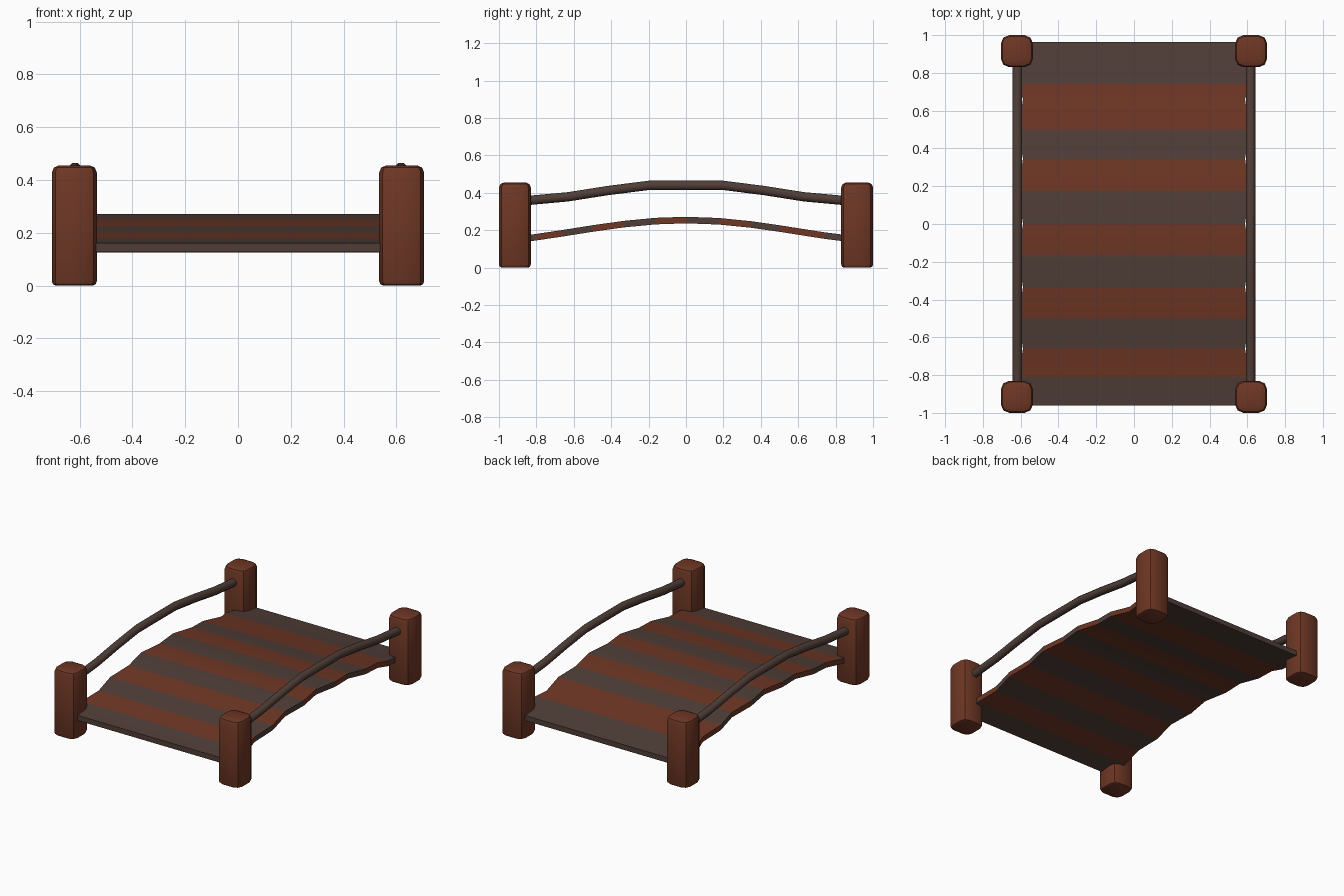
import bpy, bmesh, math

default = bpy.data.objects.get("Cube")
if default:
    bpy.data.objects.remove(default, do_unlink=True)


def material(name, rgb):
    m = bpy.data.materials.new(name)
    m.use_nodes = True
    m.diffuse_color = (*rgb, 1)
    m.node_tree.nodes["Principled BSDF"].inputs["Base Color"].default_value = (*rgb, 1)
    return m


red_wood = material("red brown wood", (0.156, 0.038, 0.018))
grey_wood = material("grey brown wood", (0.080, 0.048, 0.039))


def finish(name, bm, mats, angle):
    bmesh.ops.recalc_face_normals(bm, faces=bm.faces)
    mesh = bpy.data.meshes.new(name)
    bm.to_mesh(mesh)
    bm.free()
    for m in mats:
        mesh.materials.append(m)
    obj = bpy.data.objects.new(name, mesh)
    bpy.context.collection.objects.link(obj)
    bpy.ops.object.select_all(action="DESELECT")
    obj.select_set(True)
    bpy.context.view_layer.objects.active = obj
    bpy.ops.object.shade_smooth_by_angle(angle=math.radians(angle))
    return obj


def post(name, x, y, width=0.17, height=0.455):
    """Square post with rounded corners and softened ends."""
    bm = bmesh.new()
    bmesh.ops.create_cube(bm, size=1)
    for v in bm.verts:
        v.co = (x + v.co.x * width, y + v.co.y * width, (v.co.z + 0.5) * height)
    upright = [e for e in bm.edges if abs(e.verts[0].co.z - e.verts[1].co.z) > 0.1]
    bmesh.ops.bevel(bm, geom=upright, offset=0.045, segments=2, profile=0.5, affect="EDGES")
    for z, size in ((0, 0.016), (height, 0.026)):
        rim = [e for e in bm.edges if all(abs(v.co.z - z) < 1e-4 for v in e.verts)]
        bmesh.ops.bevel(bm, geom=rim, offset=size, segments=2, profile=0.5, affect="EDGES")
    finish(name, bm, [red_wood], 40)


def rail(name, x, radius=0.027, sides=8):
    """Round handrail swept along an arched path."""
    half = [(0.2, 0.44), (0.42, 0.412), (0.63, 0.379), (0.87, 0.357)]
    path = [(-y, z) for y, z in reversed(half)] + half
    bm = bmesh.new()
    rings = []
    for y, z in path:
        ring = []
        for i in range(sides):
            a = math.tau * (i + 0.5) / sides
            ring.append(bm.verts.new((x + radius * math.cos(a), y, z + radius * math.sin(a))))
        rings.append(ring)
    for a, b in zip(rings, rings[1:]):
        for i in range(sides):
            j = (i + 1) % sides
            bm.faces.new((a[i], a[j], b[j], b[i]))
    bm.faces.new(rings[0])
    bm.faces.new(rings[-1])
    finish(name, bm, [grey_wood], 50)


def deck():
    """Arched walkway of alternating planks with gently wavy sides."""
    edges = [-0.96, -0.81, -0.66, -0.5, -0.335, -0.165, 0, 0.175, 0.345, 0.5, 0.66, 0.74, 0.963]
    bm = bmesh.new()
    rows = []
    for i, y in enumerate(edges):
        w = 0.588 if i % 2 == 0 else 0.612
        top = 0.15 + 0.061 * (1 + math.cos(math.pi * y / 1.2))
        low = top - 0.035
        rows.append([bm.verts.new(c) for c in
                     ((-w, y, low), (w, y, low), (w, y, top), (-w, y, top))])
    for k, (a, b) in enumerate(zip(rows, rows[1:])):
        # the tenth plank spans two sections, so the last one is grey again
        colour = 0 if k == len(rows) - 2 else min(k, 9) % 2
        for i in range(4):
            j = (i + 1) % 4
            bm.faces.new((a[i], a[j], b[j], b[i])).material_index = colour
    bm.faces.new(rows[0])
    bm.faces.new(rows[-1])
    finish("deck", bm, [grey_wood, red_wood], 30)


deck()
for side, sx in (("left", 1), ("right", -1)):
    rail(side + "_rail", sx * 0.617)
    for end, sy in (("front", -1), ("back", 1)):
        post(f"{end}_{side}_post", sx * 0.62, sy * 0.915)
